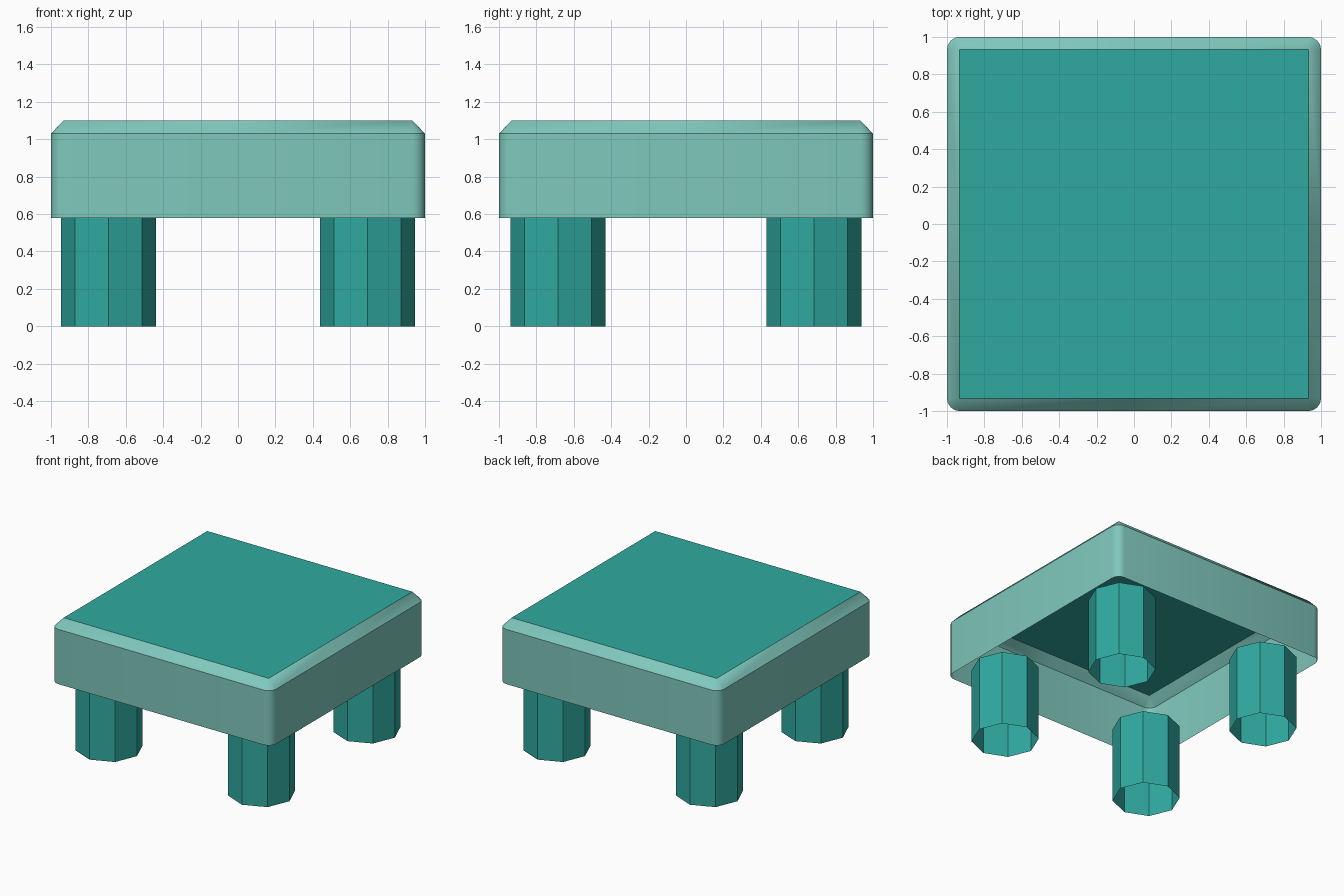
import bpy, bmesh, math

if "Cube" in bpy.data.objects:
    bpy.data.objects.remove(bpy.data.objects["Cube"])


def material(name, colour):
    m = bpy.data.materials.new(name)
    m.diffuse_color = (*colour, 1)
    m.use_nodes = True
    m.node_tree.nodes["Principled BSDF"].inputs["Base Color"].default_value = m.diffuse_color
    return m


deep = material("deep teal", (0.029, 0.40, 0.353))
pale = material("pale teal", (0.215, 0.58, 0.51))


def finish(bm, name, mats):
    mesh = bpy.data.meshes.new(name)
    bm.to_mesh(mesh)
    bm.free()
    for m in mats:
        mesh.materials.append(m)
    ob = bpy.data.objects.new(name, mesh)
    bpy.context.collection.objects.link(ob)
    bpy.ops.object.select_all(action='DESELECT')
    ob.select_set(True)
    bpy.context.view_layer.objects.active = ob
    bpy.ops.object.shade_smooth_by_angle(angle=math.radians(30))
    return ob


# Table top: open shell with rounded corners, sloped rim and flat top
IN, R, STEPS = 0.932, 0.068, 4
outer, inner = [], []
for k in range(4):
    a = k * math.pi / 2
    cx, cy = [(IN, IN), (-IN, IN), (-IN, -IN), (IN, -IN)][k]
    outer.append((math.cos(a), math.sin(a)))          # middle of a side
    inner.append((IN * math.cos(a), IN * math.sin(a)))
    for i in range(STEPS + 1):
        t = a + i / STEPS * math.pi / 2
        outer.append((cx + R * math.cos(t), cy + R * math.sin(t)))
        inner.append((cx, cy))

bm = bmesh.new()
rings = [[bm.verts.new((x, y, z)) for x, y in pts]
         for pts, z in ((outer, 0.58), (outer, 1.03), (inner, 1.10))]
n = len(outer)
for lo, hi in zip(rings, rings[1:]):
    for i in range(n):
        j = (i + 1) % n
        bm.faces.new((lo[i], lo[j], hi[j], hi[i]))
bmesh.ops.remove_doubles(bm, verts=bm.verts[:], dist=1e-4)
rim = sorted((v for v in bm.verts if v.co.z > 1.09),
             key=lambda v: math.atan2(v.co.y, v.co.x))
bm.faces.new(rim).material_index = 1
bm.normal_update()
finish(bm, "table_top", (pale, deep))


# Legs: open eight-sided tubes
def leg(name, x, y, r=0.254, height=0.62):
    bm = bmesh.new()
    bmesh.ops.create_cone(bm, cap_ends=False, segments=8,
                          radius1=r, radius2=r, depth=height)
    bmesh.ops.translate(bm, verts=bm.verts[:], vec=(x, y, height / 2))
    ob = finish(bm, name, (deep,))
    ob.data.shade_smooth()


for sy, row in ((-1, "front"), (1, "back")):
    for sx, side in ((-1, "left"), (1, "right")):
        leg(f"{row}_{side}_leg", sx * 0.693, sy * 0.684)
